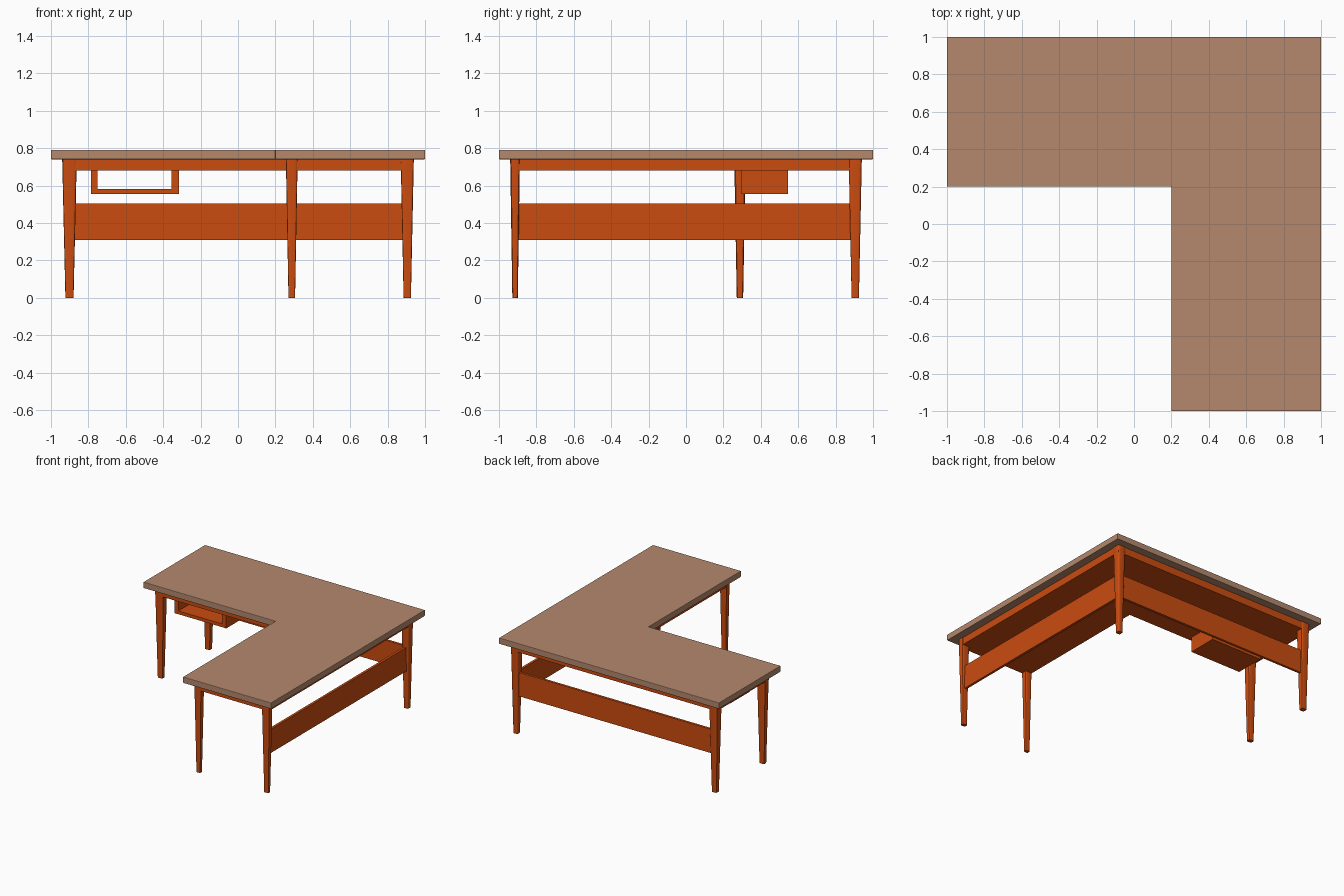
import bpy, bmesh

if "Cube" in bpy.data.objects:
    bpy.data.objects.remove(bpy.data.objects["Cube"])


def material(name, rgb):
    m = bpy.data.materials.new(name)
    m.diffuse_color = (*rgb, 1)
    m.use_nodes = True
    m.node_tree.nodes["Principled BSDF"].inputs["Base Color"].default_value = m.diffuse_color
    return m


wood = material("top_wood", (0.46, 0.25, 0.155))
orange = material("frame_orange", (0.60, 0.072, 0.005))


def finish(name, bm, mat):
    bmesh.ops.recalc_face_normals(bm, faces=bm.faces)
    me = bpy.data.meshes.new(name)
    bm.to_mesh(me)
    bm.free()
    me.materials.append(mat)
    ob = bpy.data.objects.new(name, me)
    bpy.context.collection.objects.link(ob)
    return ob


def prism(name, outline, z0, z1, mat):
    bm = bmesh.new()
    face = bm.faces.new([bm.verts.new((x, y, z0)) for x, y in outline])
    ext = bmesh.ops.extrude_face_region(bm, geom=[face])
    up = [g for g in ext["geom"] if isinstance(g, bmesh.types.BMVert)]
    bmesh.ops.translate(bm, verts=up, vec=(0, 0, z1 - z0))
    return finish(name, bm, mat)


def box(name, x0, x1, y0, y1, z0, z1, mat):
    return prism(name, [(x0, y0), (x1, y0), (x1, y1), (x0, y1)], z0, z1, mat)


def l_outline(outer, inner):
    return [(-outer, outer), (-outer, inner), (inner, inner),
            (inner, -outer), (outer, -outer), (outer, outer)]


def leg(name, x0, x1, y0, y1):
    # tapered post with softly rounded vertical edges
    bm = bmesh.new()
    bmesh.ops.create_cube(bm, size=1)
    uprights = [e for e in bm.edges
                if abs(e.verts[0].co.z - e.verts[1].co.z) > 0.5]
    bmesh.ops.bevel(bm, geom=uprights, offset=0.2, segments=3,
                    profile=0.5, affect='EDGES')
    for v in bm.verts:
        s = 1.0 if v.co.z > 0 else 0.56
        v.co.x = (x0 + x1) / 2 + v.co.x * (x1 - x0) * s
        v.co.y = (y0 + y1) / 2 + v.co.y * (y1 - y0) * s
        v.co.z = 0.74 if v.co.z > 0 else 0.0
    ob = finish(name, bm, orange)
    bpy.context.view_layer.objects.active = ob
    bpy.ops.object.select_all(action='DESELECT')
    ob.select_set(True)
    bpy.ops.object.shade_smooth_by_angle()


# L-shaped worktop with slightly eased edges
top = prism("worktop", l_outline(1.0, 0.2), 0.74, 0.79, wood)
bev = top.modifiers.new("eased_edges", 'BEVEL')
bev.width = 0.004
bev.segments = 2

# apron slab under the worktop
prism("apron", l_outline(0.935, 0.26), 0.68, 0.74, orange)

# five tapered legs
leg("left_front_leg", -0.94, -0.862, 0.258, 0.319)
leg("left_back_leg", -0.94, -0.862, 0.87, 0.94)
leg("corner_leg", 0.87, 0.94, 0.87, 0.94)
leg("right_front_leg", 0.87, 0.94, -0.94, -0.888)
leg("inner_front_leg", 0.256, 0.319, -0.94, -0.888)

# modesty panels along the back and right side
box("back_panel", -0.89, 0.90, 0.895, 0.915, 0.31, 0.505, orange)
box("right_panel", 0.895, 0.915, -0.90, 0.90, 0.31, 0.505, orange)

# open tray hung under the left wing, made as one U profile
profile = [(-0.785, 0.685), (-0.785, 0.555), (-0.315, 0.555), (-0.315, 0.685),
           (-0.355, 0.685), (-0.355, 0.582), (-0.75, 0.582), (-0.75, 0.685)]
bm = bmesh.new()
f = bm.faces.new([bm.verts.new((x, 0.297, z)) for x, z in profile])
ext = bmesh.ops.extrude_face_region(bm, geom=[f])
bmesh.ops.translate(bm, vec=(0, 0.248, 0), verts=[
    g for g in ext["geom"] if isinstance(g, bmesh.types.BMVert)])
finish("hanging_tray", bm, orange)
